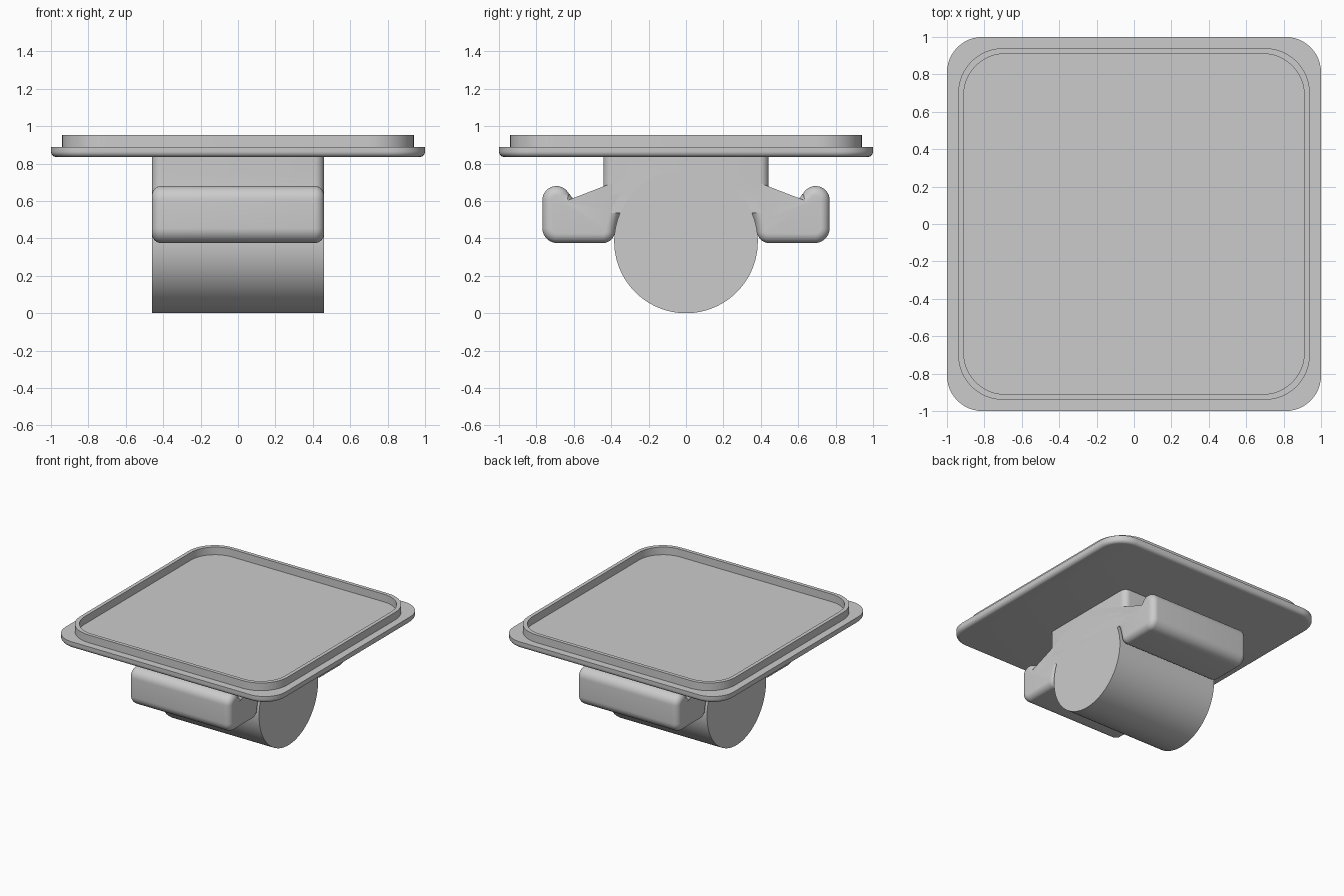
import bpy, bmesh, math
from mathutils import Vector

if "Cube" in bpy.data.objects:
    bpy.data.objects.remove(bpy.data.objects["Cube"])

grey = bpy.data.materials.new("plain grey")
grey.diffuse_color = (0.6, 0.6, 0.6, 1)
grey.use_nodes = True
grey.node_tree.nodes["Principled BSDF"].inputs["Base Color"].default_value = grey.diffuse_color


def loft(name, rings):
    """Skin a stack of equal-length closed rings and cap both ends."""
    bm = bmesh.new()
    loops = [[bm.verts.new(p) for p in ring] for ring in rings]
    n = len(loops[0])
    for a, b in zip(loops, loops[1:]):
        for i in range(n):
            j = (i + 1) % n
            bm.faces.new((a[i], a[j], b[j], b[i]))
    bm.faces.new(loops[0][::-1])
    bm.faces.new(loops[-1])
    bmesh.ops.recalc_face_normals(bm, faces=bm.faces)
    mesh = bpy.data.meshes.new(name)
    bm.to_mesh(mesh)
    bm.free()
    mesh.materials.append(grey)
    obj = bpy.data.objects.new(name, mesh)
    bpy.context.collection.objects.link(obj)
    bpy.context.view_layer.objects.active = obj
    bpy.ops.object.select_all(action='DESELECT')
    obj.select_set(True)
    bpy.ops.object.shade_smooth_by_angle(angle=math.radians(32))
    return obj


def arc(cx, cy, r, start, end, steps):
    angles = [math.radians(start + (end - start) * i / steps) for i in range(steps + 1)]
    return [(cx + r * math.cos(a), cy + r * math.sin(a)) for a in angles]


def rounded_square(half, r, z):
    c = half - r
    pts = []
    for k, (sx, sy) in enumerate(((1, 1), (-1, 1), (-1, -1), (1, -1))):
        pts += arc(sx * c, sy * c, r, 90 * k, 90 * k + 90, 12)
    return [(x, y, z) for x, y in pts]


# Tray: plate with a rounded lower edge and a thin raised rim
lower_edge = []
for i in range(7):
    a = math.radians(15 * i)
    inset = 0.03 * (1 - math.sin(a))
    lower_edge.append(rounded_square(1 - inset, 0.19 - inset, 0.865 - 0.03 * math.cos(a)))
loft("tray", lower_edge + [
    rounded_square(1, 0.19, 0.89),
    rounded_square(0.94, 0.24, 0.89),
    rounded_square(0.94, 0.24, 0.953),
    rounded_square(0.91, 0.22, 0.953),
    rounded_square(0.91, 0.22, 0.89)])

# Bar: horizontal cylinder under the tray
R, CZ, HALF = 0.384, 0.384, 0.46
circle = arc(0, CZ, R, 0, 360, 96)[:-1]
loft("bar", [[(x, y, z) for y, z in circle] for x in (-HALF, HALF)])

# Bracket: one half of the hooked saddle profile, then its mirror
half = [(0.442, 0.86), (0.442, 0.835), (0.442, 0.75)]
half += arc(0.537, 0.68, 0.095, 180, 334, 16)
half += arc(0.693, 0.605, 0.075, 154, 0, 14)
half += arc(0.688, 0.455, 0.08, 0, -90, 10)
half += arc(0.445, 0.44, 0.065, -90, -173, 10)
half += arc(0, CZ, R - 0.001, 9, 90, 24)
profile = half + [(-y, z) for y, z in half[-2::-1]]


def inset_profile(d):
    """Move the profile inwards by d, keeping its top joined to the tray."""
    out = []
    n = len(profile)
    for i, (y, z) in enumerate(profile):
        p = Vector((y, z))
        if i in (0, n - 1):
            out.append((y - math.copysign(d, y), z))
            continue
        e1 = (p - Vector(profile[i - 1])).normalized()
        e2 = (Vector(profile[(i + 1) % n]) - p).normalized()
        t = (e1 + e2).normalized()
        # The profile runs clockwise, so inwards is to the right
        out.append((y + t.y * d, z - t.x * d))
    return out


# Rounded end edges, as rings along x
ROUND = 0.05
ends = []
for i in range(9):
    a = math.radians(90 * i / 8)
    ends.append((HALF - ROUND * (1 - math.sin(a)), ROUND * (1 - math.cos(a))))
stations = [(-x, d) for x, d in ends[::-1]] + ends
loft("bracket", [[(x, y, z) for y, z in inset_profile(d)] for x, d in stations])
